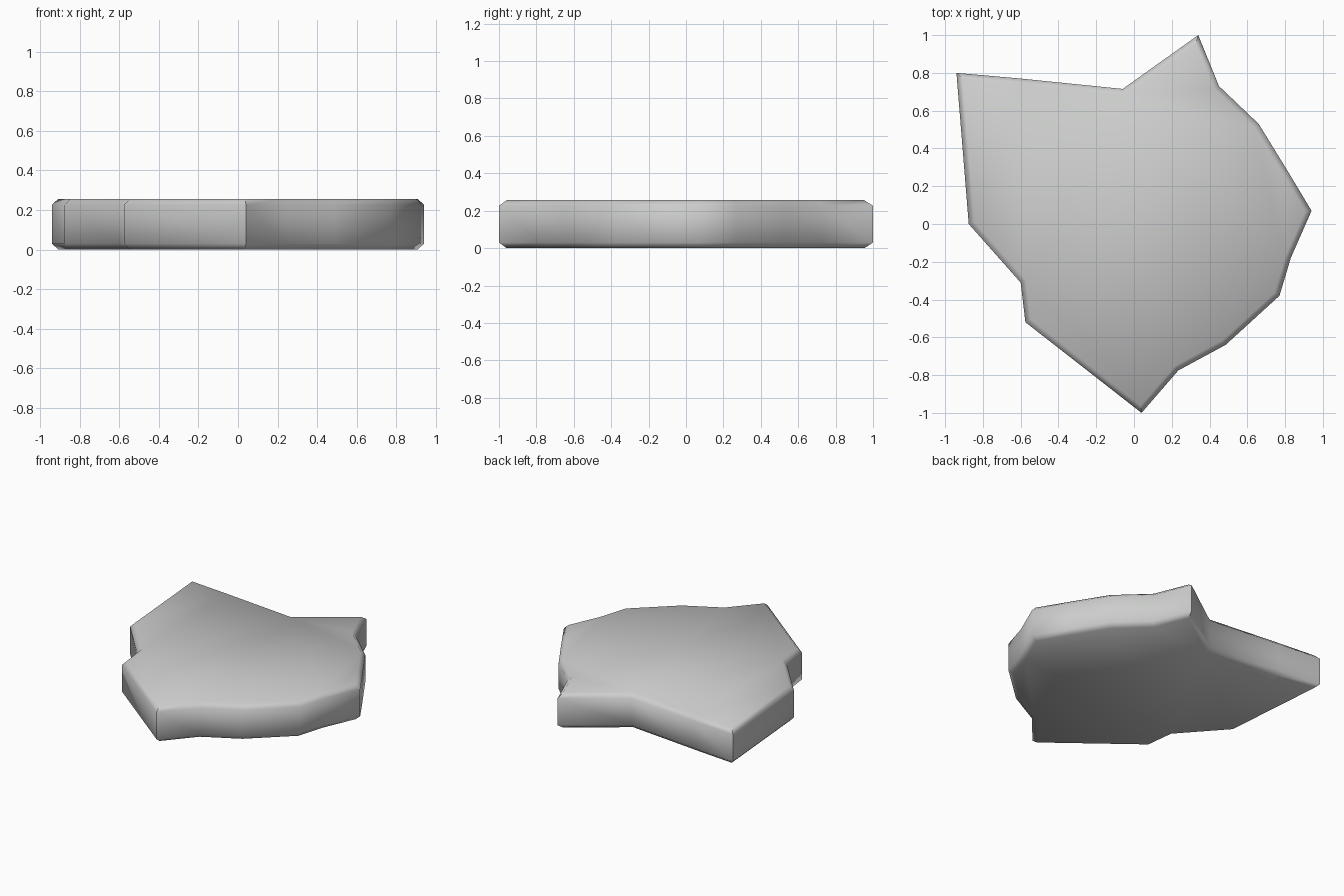
import bpy, bmesh, math

if "Cube" in bpy.data.objects:
    bpy.data.objects.remove(bpy.data.objects["Cube"])

HEIGHT, RIM = 0.256, 0.03
outline = [(-0.94, 0.80), (-0.60, 0.77), (-0.06, 0.715), (0.34, 1.0),
           (0.45, 0.73), (0.66, 0.53), (0.82, 0.27), (0.94, 0.07),
           (0.83, -0.18), (0.77, -0.38), (0.485, -0.64), (0.235, -0.775),
           (0.04, -1.0), (-0.575, -0.52), (-0.60, -0.31), (-0.875, 0.0)]

# Flat stone slab: outline extruded upward
bm = bmesh.new()
base = bm.faces.new([bm.verts.new((x, y, 0)) for x, y in outline])
ext = bmesh.ops.extrude_face_region(bm, geom=[base], use_keep_orig=True)
top_verts = [g for g in ext["geom"] if isinstance(g, bmesh.types.BMVert)]
bmesh.ops.translate(bm, verts=top_verts, vec=(0, 0, HEIGHT))
bmesh.ops.recalc_face_normals(bm, faces=bm.faces)

# Worn rim along the top and bottom edges
rim = [e for e in bm.edges if abs(e.verts[0].co.z - e.verts[1].co.z) < 1e-4]
bmesh.ops.bevel(bm, geom=rim, offset=RIM, offset_type='OFFSET', segments=1,
                affect='EDGES', profile=0.5)

mesh = bpy.data.meshes.new("stone_slab")
bm.to_mesh(mesh)
bm.free()
slab = bpy.data.objects.new("stone_slab", mesh)
bpy.context.collection.objects.link(slab)

# Pale grey stone
stone = bpy.data.materials.new("pale grey stone")
stone.diffuse_color = (0.6, 0.61, 0.6, 1)
stone.use_nodes = True
stone.node_tree.nodes["Principled BSDF"].inputs["Base Color"].default_value = stone.diffuse_color
mesh.materials.append(stone)

# Soft rim, crisp vertical corners
bpy.context.view_layer.objects.active = slab
slab.select_set(True)
bpy.ops.object.shade_smooth_by_angle(angle=math.radians(50))
